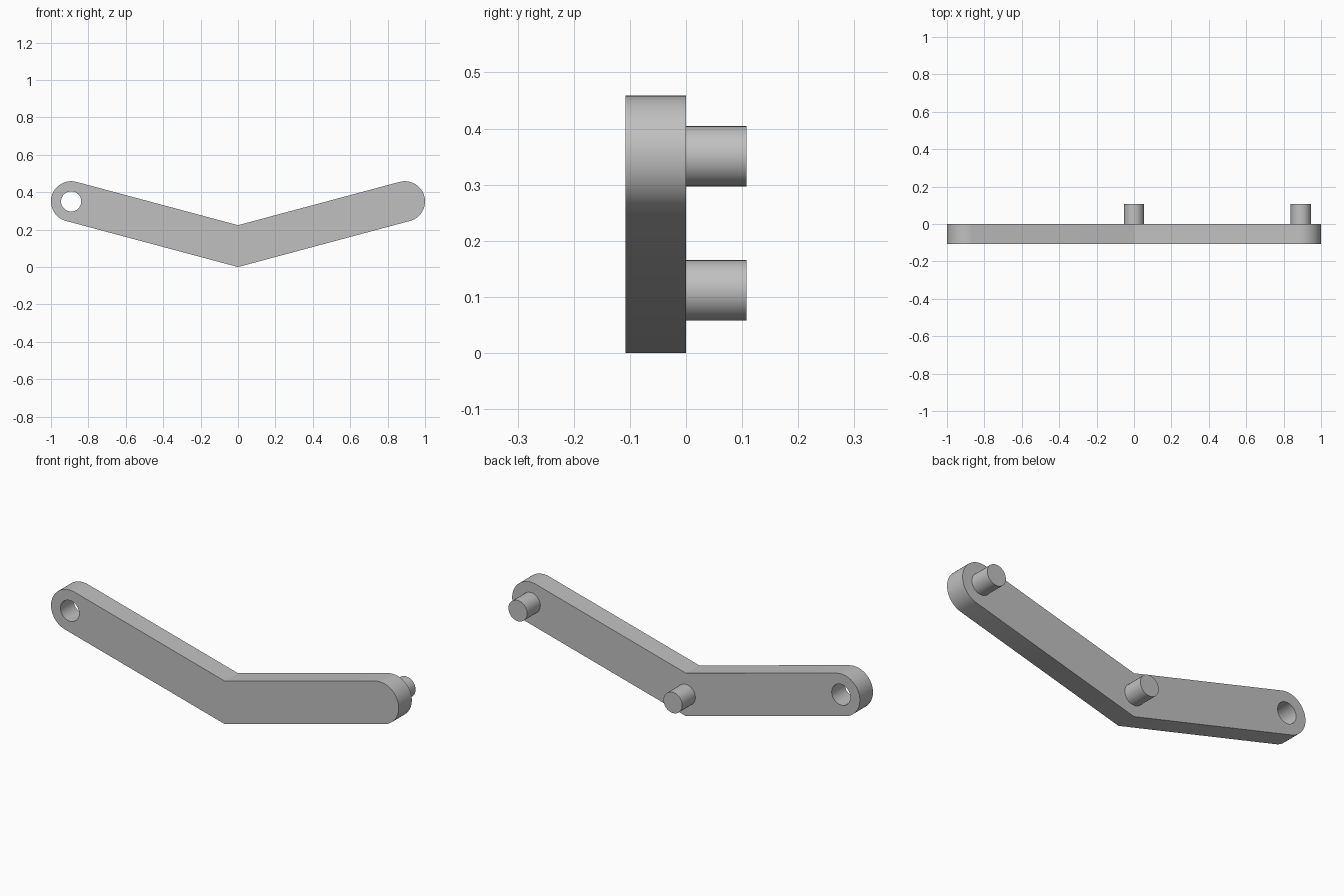
import bpy, bmesh
from math import sin, cos, tan, pi, radians
from mathutils import Matrix, Vector

if "Cube" in bpy.data.objects:
    bpy.data.objects.remove(bpy.data.objects["Cube"])

R = 0.108                    # half width of the arm, also its thickness
PIN_R = 0.054
TILT = radians(15)
END_X = 1 - R
MID_Z = R / cos(TILT)
END_Z = MID_Z + END_X * tan(TILT)
STEPS = 32

grey = bpy.data.materials.new("plain grey")
grey.use_nodes = True
colour = (0.53, 0.53, 0.53, 1)
grey.diffuse_color = colour
grey.node_tree.nodes["Principled BSDF"].inputs["Base Color"].default_value = colour


def finish(bm, name):
    bmesh.ops.recalc_face_normals(bm, faces=bm.faces)
    mesh = bpy.data.meshes.new(name)
    bm.to_mesh(mesh)
    bm.free()
    obj = bpy.data.objects.new(name, mesh)
    bpy.context.collection.objects.link(obj)
    mesh.materials.append(grey)
    bpy.ops.object.select_all(action='DESELECT')
    obj.select_set(True)
    bpy.context.view_layer.objects.active = obj
    bpy.ops.object.shade_smooth_by_angle(angle=radians(30))
    return obj


def arc(x, z, radius, start, sweep, count):
    angles = [start + sweep * i / STEPS for i in range(count)]
    return [Vector((x + radius * cos(a), -R, z + radius * sin(a))) for a in angles]


def add_loop(bm, points):
    verts = [bm.verts.new(p) for p in points]
    return [bm.edges.new((a, b)) for a, b in zip(verts, verts[1:] + verts[:1])]


# Bent arm: V outline with round ends and a through hole at the right end
right_end = arc(END_X, END_Z, R, TILT - pi / 2, pi, STEPS + 1)
left_end = [Vector((-p.x, p.y, p.z)) for p in reversed(right_end)]
outline = ([Vector((0, -R, 0))] + right_end
           + [Vector((0, -R, 2 * MID_Z))] + left_end)
hole = arc(-END_X, END_Z, PIN_R, 0, 2 * pi, STEPS)

bm = bmesh.new()
edges = add_loop(bm, outline) + add_loop(bm, hole)
bmesh.ops.triangle_fill(bm, edges=edges, use_beauty=True, normal=(0, -1, 0))
grown = bmesh.ops.extrude_face_region(bm, geom=bm.faces[:], use_keep_orig=True)
moved = [v for v in grown["geom"] if isinstance(v, bmesh.types.BMVert)]
bmesh.ops.translate(bm, verts=moved, vec=(0, R, 0))
finish(bm, "bent_arm")


# Pins standing out of the back face
def pin(name, x, z):
    bm = bmesh.new()
    bmesh.ops.create_cone(bm, cap_ends=True, segments=STEPS, radius1=PIN_R,
                          radius2=PIN_R, depth=R,
                          matrix=Matrix.Translation((x, R / 2, z))
                          @ Matrix.Rotation(pi / 2, 4, 'X'))
    finish(bm, name)


pin("middle_pin", 0, MID_Z)
pin("left_end_pin", END_X, END_Z)
